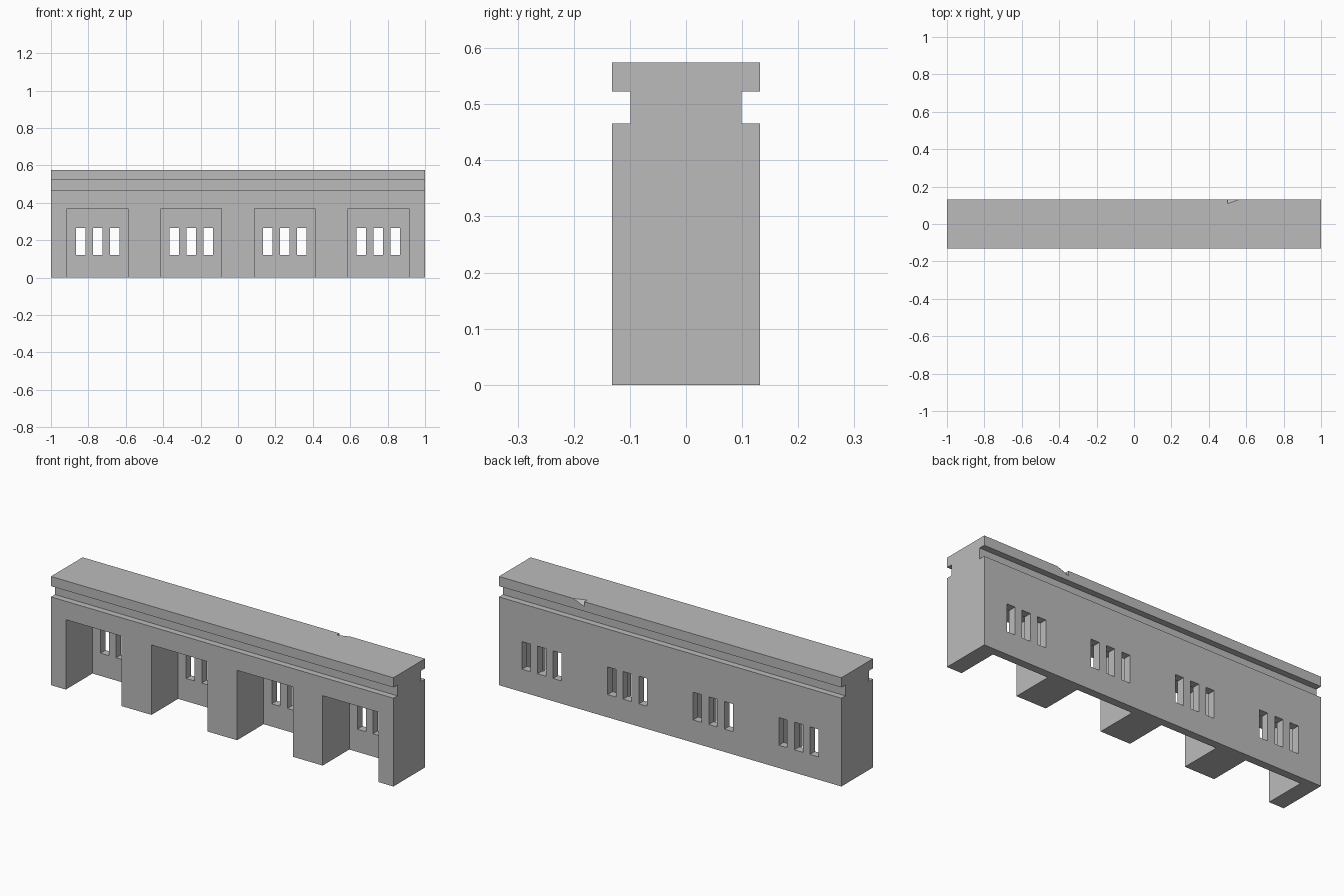
import bpy
import bmesh

if "Cube" in bpy.data.objects:
    bpy.data.objects.remove(bpy.data.objects["Cube"])

HALF_DEPTH, NECK, HEIGHT = 0.132, 0.099, 0.574
GROOVE_LOW, GROOVE_HIGH = 0.466, 0.523
WALL_INNER = 0.09
BAY_CENTRES = (-0.75, -0.25, 0.25, 0.75)
BAY_WIDTH, BAY_TOP = 0.326, 0.369
WINDOW_WIDTH, WINDOW_PITCH = 0.049, 0.091
SILL, WINDOW_TOP = 0.12, 0.266

stone = bpy.data.materials.new("plain_grey")
stone.use_nodes = True
grey = (0.5, 0.5, 0.5, 1)
stone.diffuse_color = grey
stone.node_tree.nodes["Principled BSDF"].inputs["Base Color"].default_value = grey


def make_object(name, bm):
    bmesh.ops.recalc_face_normals(bm, faces=bm.faces)
    mesh = bpy.data.meshes.new(name)
    bm.to_mesh(mesh)
    bm.free()
    mesh.materials.append(stone)
    obj = bpy.data.objects.new(name, mesh)
    bpy.context.collection.objects.link(obj)
    return obj


def add_box(bm, low, high):
    verts = bmesh.ops.create_cube(bm, size=1)["verts"]
    for v in verts:
        for i in range(3):
            v.co[i] = low[i] if v.co[i] < 0 else high[i]


def carve(target, bm, name):
    cutter = make_object(name, bm)
    cutter.hide_render = True
    mod = target.modifiers.new(name, "BOOLEAN")
    mod.operation = "DIFFERENCE"
    mod.solver = "EXACT"
    mod.object = cutter
    bpy.context.view_layer.objects.active = target
    bpy.ops.object.modifier_apply(modifier=name)
    bpy.data.objects.remove(cutter)


# Wall section with a groove under the cornice, extruded along its length
half = [(HALF_DEPTH, 0), (HALF_DEPTH, GROOVE_LOW), (NECK, GROOVE_LOW),
        (NECK, GROOVE_HIGH), (HALF_DEPTH, GROOVE_HIGH), (HALF_DEPTH, HEIGHT)]
section = half + [(-y, z) for y, z in reversed(half)]
bm = bmesh.new()
end = bm.faces.new([bm.verts.new((-1, y, z)) for y, z in section])
side = bmesh.ops.extrude_face_region(bm, geom=[end])["geom"]
bmesh.ops.translate(bm, vec=(2, 0, 0),
                    verts=[v for v in side if isinstance(v, bmesh.types.BMVert)])
wall = make_object("wall", bm)

# Open bays between the front piers
bays = bmesh.new()
for x in BAY_CENTRES:
    add_box(bays, (x - BAY_WIDTH / 2, -0.3, -0.1),
            (x + BAY_WIDTH / 2, WALL_INNER, BAY_TOP))
carve(wall, bays, "bay_cutter")

# Three slit windows through the back of each bay
slits = bmesh.new()
for x in BAY_CENTRES:
    for step in (-1, 0, 1):
        c = x + step * WINDOW_PITCH
        add_box(slits, (c - WINDOW_WIDTH / 2, 0, SILL),
                (c + WINDOW_WIDTH / 2, 0.2, WINDOW_TOP))
carve(wall, slits, "window_cutter")

# Small chip out of the back top edge: a wedge scaled up past the surface
chip = bmesh.new()
corner = (0.5, HALF_DEPTH, HEIGHT)
grow = 0.03
along, inward, down = 0.066, 0.023, 0.026
reach = 1 + grow / inward + grow / down
tip = (corner[0], corner[1] + grow, corner[2] + grow)
points = [tip, (tip[0] + along * reach, tip[1], tip[2]),
          (tip[0], tip[1] - inward * reach, tip[2]),
          (tip[0], tip[1], tip[2] - down * reach)]
v = [chip.verts.new(p) for p in points]
for a, b, c in ((0, 1, 2), (0, 2, 3), (0, 3, 1), (1, 3, 2)):
    chip.faces.new((v[a], v[b], v[c]))
carve(wall, chip, "chip_cutter")
